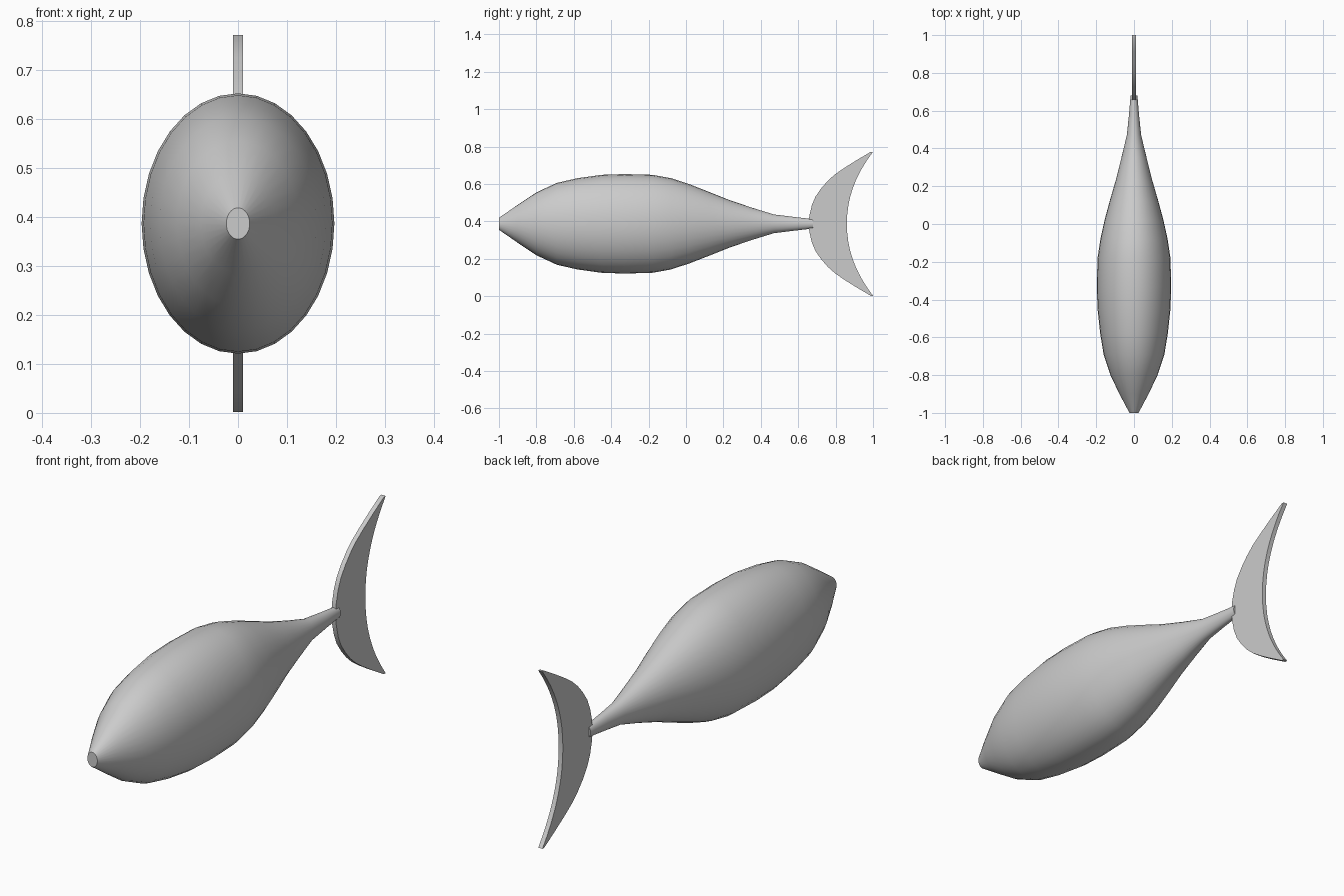
import bpy, bmesh, math

if "Cube" in bpy.data.objects:
    bpy.data.objects.remove(bpy.data.objects["Cube"])

ZC = 0.387   # height of the body axis
SIDES = 32

def finish(name, bm, smooth):
    bmesh.ops.recalc_face_normals(bm, faces=bm.faces)
    mesh = bpy.data.meshes.new(name)
    bm.to_mesh(mesh)
    bm.free()
    obj = bpy.data.objects.new(name, mesh)
    bpy.context.collection.objects.link(obj)
    if smooth:
        bpy.ops.object.select_all(action='DESELECT')
        obj.select_set(True)
        bpy.context.view_layer.objects.active = obj
        bpy.ops.object.shade_smooth_by_angle(angle=math.radians(35))
    return obj

# Body: elliptical rings lofted from nose to tail stem (y, half width, half height)
rings = [(-1.0, .024, .032), (-.9, .077, .101), (-.8, .125, .168), (-.69, .161, .219),
         (-.58, .179, .244), (-.45, .193, .262), (-.33, .197, .266), (-.18, .193, .262),
         (-.08, .178, .244), (.02, .156, .211), (.12, .129, .172), (.23, .097, .128),
         (.35, .067, .087), (.47, .038, .050), (.575, .027, .037), (.68, .018, .025)]
bm = bmesh.new()
loops = []
for y, w, h in rings:
    loops.append([bm.verts.new((w * math.sin(2 * math.pi * i / SIDES), y,
                                ZC + h * math.cos(2 * math.pi * i / SIDES)))
                  for i in range(SIDES)])
for a, b in zip(loops, loops[1:]):
    for i in range(SIDES):
        j = (i + 1) % SIDES
        bm.faces.new((a[i], a[j], b[j], b[i]))
bm.faces.new(loops[0])
bm.faces.new(loops[-1])
finish("body", bm, True)

# Tail fin: crescent made of strips between leading and trailing edges, mirrored in z
half = [(0, .655), (.045, .66), (.10, .673), (.145, .692), (.19, .723), (.23, .758),
        (.265, .797), (.30, .848), (.34, .912), (.385, .988)]
edge = [(-z, y) for z, y in half[:0:-1]] + half
bm = bmesh.new()
sections = []
for z, lead in edge:
    trail = .86 + .14 * (abs(z) / .385) ** 2.1
    sections.append([bm.verts.new((x, y, ZC + z)) for x, y in
                     ((-.01, lead), (.01, lead), (.01, trail), (-.01, trail))])
for a, b in zip(sections, sections[1:]):
    for i in range(4):
        j = (i + 1) % 4
        bm.faces.new((a[i], a[j], b[j], b[i]))
bm.faces.new(sections[0])
bm.faces.new(sections[-1])
finish("tail_fin", bm, True)
